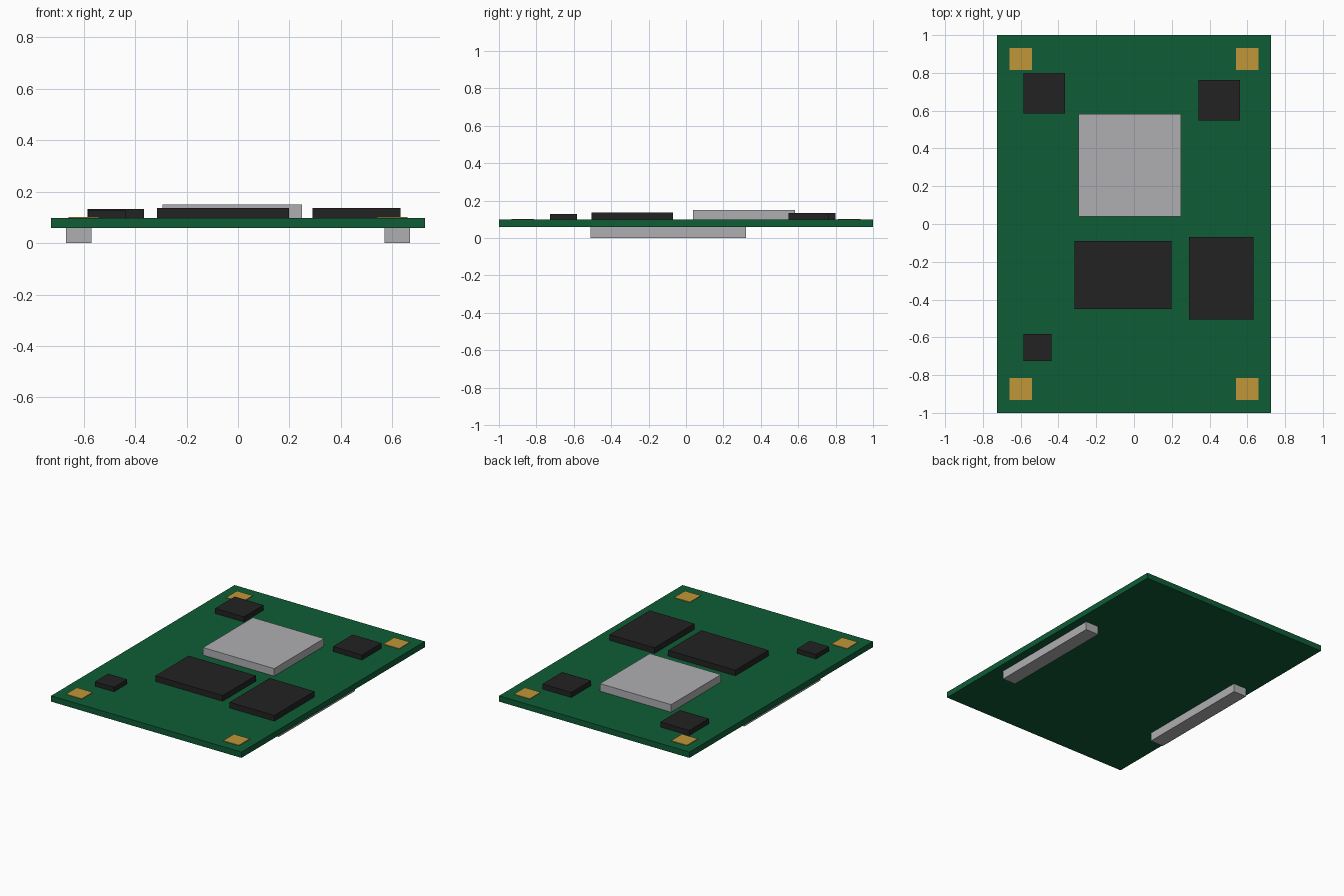
import bpy
import bmesh
from mathutils import Vector

cube = bpy.data.objects.get("Cube")
if cube:
    bpy.data.objects.remove(cube, do_unlink=True)


def make_material(name, colour):
    mat = bpy.data.materials.new(name)
    mat.use_nodes = True
    mat.diffuse_color = (*colour, 1)
    bsdf = next(n for n in mat.node_tree.nodes if n.type == "BSDF_PRINCIPLED")
    bsdf.inputs["Base Color"].default_value = (*colour, 1)
    return mat


green = make_material("board green", (0.0045, 0.107, 0.037))
black = make_material("chip black", (0.016, 0.016, 0.016))
silver = make_material("metal grey", (0.43, 0.43, 0.45))
gold = make_material("pad gold", (0.53, 0.31, 0.04))


def box(name, mat, centre, size, bottom, top):
    """Flat-faced box placed by its plan centre, plan size and heights."""
    bm = bmesh.new()
    bmesh.ops.create_cube(bm, size=1)
    bmesh.ops.scale(bm, vec=Vector((size[0], size[1], top - bottom)), verts=bm.verts)
    mesh = bpy.data.meshes.new(name)
    bm.to_mesh(mesh)
    bm.free()
    mesh.materials.append(mat)
    obj = bpy.data.objects.new(name, mesh)
    obj.location = (centre[0], centre[1], (bottom + top) / 2)
    bpy.context.collection.objects.link(obj)
    return obj


UNDER, DECK = 0.058, 0.098

# Circuit board
box("circuit_board", green, (0, 0), (1.453, 2), UNDER, DECK)

# Metal processor cover
box("processor_cover", silver, (-0.022, 0.31), (0.543, 0.543), DECK, 0.15)

# Black chips
box("memory_chip", black, (-0.058, -0.27), (0.513, 0.362), DECK, 0.137)
box("storage_chip", black, (0.461, -0.288), (0.342, 0.437), DECK, 0.137)
box("back_right_chip", black, (-0.475, 0.693), (0.22, 0.214), DECK, 0.133)
box("back_left_chip", black, (0.452, 0.655), (0.22, 0.214), DECK, 0.133)
box("small_chip", black, (-0.511, -0.654), (0.146, 0.144), DECK, 0.129)

# Gold corner pads and underside connectors, mirrored left and right
for side, sign in (("left", 1), ("right", -1)):
    for end, way in (("front", -1), ("back", 1)):
        box(f"{end}_{side}_pad", gold, (sign * 0.6, way * 0.873), (0.12, 0.118), DECK, 0.102)
    box(f"{side}_connector", silver, (sign * 0.619, -0.095), (0.1, 0.83), 0, UNDER)
